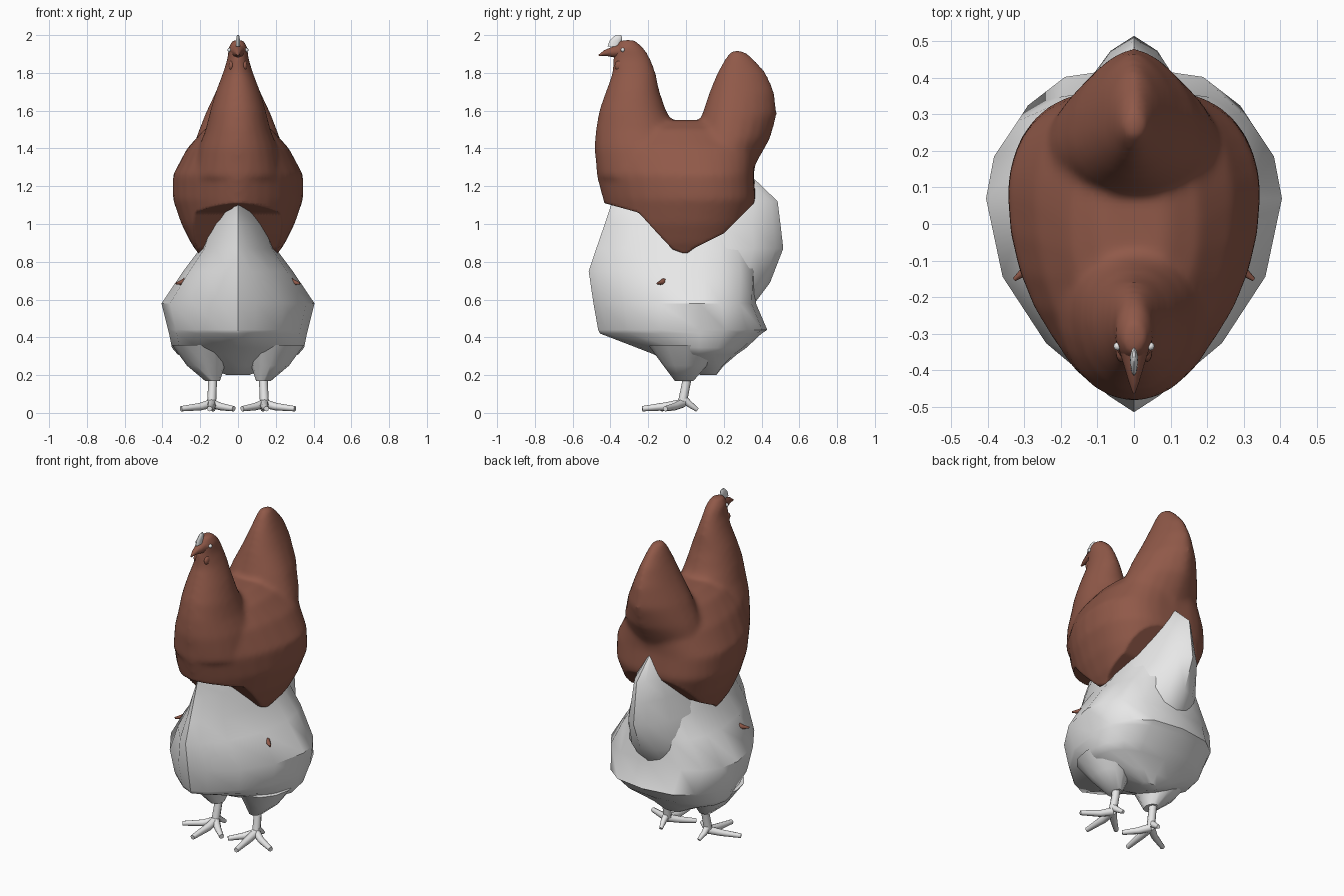
import bpy, bmesh, math

cube = bpy.data.objects.get("Cube")
if cube:
    bpy.data.objects.remove(cube, do_unlink=True)


def material(name, color):
    m = bpy.data.materials.new(name)
    m.use_nodes = True
    m.diffuse_color = color
    m.node_tree.nodes["Principled BSDF"].inputs["Base Color"].default_value = color
    return m


BROWN = material("russet_brown", (0.28, 0.10, 0.066, 1))
WHITE = material("soft_white", (0.8, 0.8, 0.8, 1))


def activate(obj):
    bpy.ops.object.select_all(action='DESELECT')
    obj.select_set(True)
    bpy.context.view_layer.objects.active = obj


def finish(obj, mat, angle):
    obj.data.materials.clear()
    obj.data.materials.append(mat)
    activate(obj)
    bpy.ops.object.shade_smooth_by_angle(angle=math.radians(angle))
    return obj


def add_loft(bm, rings, sides, front=1.0, back=1.0):
    """Horizontal rings (z, front y, back y, widest y, half width, centre x)."""
    loops = []
    for z, yf, yb, yc, w, *xc in rings:
        loop = []
        for i in range(sides):
            a = 2 * math.pi * i / sides
            s, c = math.sin(a), math.cos(a)
            power, depth = (back, yb - yc) if c > 0 else (front, yc - yf)
            x = w * math.copysign(abs(s) ** power, s) + (xc[0] if xc else 0)
            loop.append(bm.verts.new((x, yc + c * depth, z)))
        loops.append(loop)
    for lo, hi in zip(loops, loops[1:]):
        for i in range(sides):
            j = (i + 1) % sides
            bm.faces.new((lo[i], lo[j], hi[j], hi[i]))
    bm.faces.new(loops[0][::-1])
    bm.faces.new(loops[-1])


def mesh_object(name, bm):
    bmesh.ops.remove_doubles(bm, verts=bm.verts, dist=0.0005)
    bmesh.ops.recalc_face_normals(bm, faces=bm.faces)
    mesh = bpy.data.meshes.new(name)
    bm.to_mesh(mesh)
    bm.free()
    obj = bpy.data.objects.new(name, mesh)
    bpy.context.collection.objects.link(obj)
    return obj


def tube(name, paths, mat):
    """Tapered tubes through (x, y, z, radius) points."""
    curve = bpy.data.curves.new(name, 'CURVE')
    curve.dimensions = '3D'
    curve.bevel_depth = 1
    curve.bevel_resolution = 2
    curve.use_fill_caps = True
    for path in paths:
        spline = curve.splines.new('POLY')
        spline.points.add(len(path) - 1)
        for p, (x, y, z, r) in zip(spline.points, path):
            p.co = (x, y, z, 1)
            p.radius = r
    obj = bpy.data.objects.new(name, curve)
    bpy.context.collection.objects.link(obj)
    activate(obj)
    bpy.ops.object.convert(target='MESH')
    return finish(bpy.context.object, mat, 50)


def ellipsoid(name, loc, size, mat):
    bm = bmesh.new()
    bmesh.ops.create_uvsphere(bm, u_segments=12, v_segments=8, radius=1)
    for v in bm.verts:
        v.co = [c * s + o for c, s, o in zip(v.co, size, loc)]
    return finish(mesh_object(name, bm), mat, 60)


# Upper body: trunk, neck and tail melted into one smooth form
bm = bmesh.new()
add_loft(bm, [(0.76, -.20, .18, .03, .17), (0.84, -.30, .24, .04, .21),
              (0.90, -.35, .28, .05, .25), (1.0, -.40, .33, .06, .30),
              (1.13, -.44, .37, .08, .345), (1.26, -.475, .36, .08, .345),
              (1.40, -.48, .37, .06, .27), (1.50, -.36, .32, .0, .18),
              (1.55, -.22, .18, .0, .09)], 32, 1.25, .65)
add_loft(bm, [(1.25, -.47, .0, -.2, .24), (1.40, -.485, .0, -.22, .21),
              (1.50, -.478, -.05, -.25, .172), (1.60, -.46, -.105, -.27, .147),
              (1.70, -.425, -.14, -.27, .118), (1.80, -.39, -.16, -.27, .08),
              (1.88, -.385, -.19, -.28, .055), (1.93, -.38, -.22, -.30, .052),
              (1.975, -.35, -.27, -.31, .03)], 24)
add_loft(bm, [(1.20, .05, .34, .2, .27), (1.32, .03, .37, .2, .26),
              (1.45, .05, .445, .22, .225), (1.58, .085, .482, .24, .175),
              (1.70, .125, .468, .26, .118), (1.80, .165, .425, .27, .075),
              (1.88, .21, .355, .27, .045), (1.92, .24, .30, .27, .025)], 24, 1, 1.3)
body = mesh_object("upper_body", bm)
activate(body)
remesh = body.modifiers.new("Remesh", 'REMESH')
remesh.mode = 'VOXEL'
remesh.voxel_size = 0.016
bpy.ops.object.modifier_apply(modifier=remesh.name)
smooth = body.modifiers.new("Smooth", 'SMOOTH')
smooth.factor = 0.5
smooth.iterations = 8
bpy.ops.object.modifier_apply(modifier=smooth.name)

# Lower hem: pointed at the sides, raised at front and back
HEM = [(-.6, 1.13), (-.43, 1.11), (-.25, 1.06), (-.15, .95), (-.07, .865), (0, .84),
       (.04, .87), (.1, .90), (.2, .95), (.36, 1.11), (.6, 1.2)]


def hem(y):
    for (y0, z0), (y1, z1) in zip(HEM, HEM[1:]):
        if y <= y1:
            return z0 + (z1 - z0) * (y - y0) / (y1 - y0)
    return HEM[-1][1]


for v in body.data.vertices:
    v.co.z = max(v.co.z, hem(v.co.y))
finish(body, BROWN, 60)

# Faceted white skirt of belly feathers
bm = bmesh.new()
add_loft(bm, [(.20, .08, .16, .13, .06), (.25, -.06, .20, .1, .17),
              (.31, -.17, .27, .07, .32), (.345, -.26, .32, .07, .35),
              (.42, -.455, .40, .07, .365), (.44, -.465, .43, .07, .37),
              (.58, -.49, .37, .07, .405), (.75, -.515, .38, .07, .29),
              (.87, -.475, .36, .07, .20), (1.0, -.43, .34, .07, .155),
              (1.06, -.41, .32, .07, .11), (1.12, -.39, .28, .07, .06)], 16, 1.5, .7)
finish(mesh_object("belly_feathers", bm), WHITE, 45)

# Rear fluff with a ridge rising under the tail
bm = bmesh.new()
add_loft(bm, [(.54, .05, .33, .1, .2), (.57, .05, .355, .1, .23),
              (.69, .05, .445, .1, .25), (.87, .05, .515, .1, .19),
              (1.0, .05, .50, .1, .15), (1.12, .1, .485, .15, .11),
              (1.24, .2, .36, .25, .03)], 14, 1, 1.3)
finish(mesh_object("rear_fluff", bm), WHITE, 45)

for side, label in ((1, "left"), (-1, "right")):
    # Thigh
    bm = bmesh.new()
    add_loft(bm, [(.17, -.06, .04, -.01, .04, side * .135),
                  (.25, -.12, .11, .0, .10, side * .17),
                  (.36, -.20, .20, .0, .15, side * .20)], 12)
    finish(mesh_object(label + "_thigh", bm), WHITE, 45)

    # Leg and toes
    sx = side * .14
    ankle = (sx, -.02, .05, .024)
    tube(label + "_foot", [
        [(side * .135, .015, .24, .026), (side * .135, 0, .15, .023), ankle],
        [ankle, (sx, -.10, .035, .022), (side * .15, -.232, .022, .014)],
        [ankle, (side * .09, -.07, .033, .02), (side * .022, -.13, .022, .014)],
        [ankle, (side * .20, -.06, .033, .02), (side * .302, -.11, .022, .014)],
        [(sx, -.02, .08, .022), (sx, .02, .045, .017), (side * .13, .06, .016, .011)],
    ], WHITE)

    # Small side spur, wattle and eye
    tube(label + "_side_spur", [[(side * .22, -.10, .695, .018), (side * .285, -.12, .695, .018),
                                 (side * .30, -.13, .69, .013),
                                 (side * .328, -.152, .685, .005)]], BROWN)
    ellipsoid(label + "_wattle", (side * .036, -.35, 1.838), (.014, .028, .028), BROWN)
    ellipsoid(label + "_eye", (side * .045, -.335, 1.922), (.011, .011, .011), WHITE)

# Beak and comb
tube("beak", [[(0, -.34, 1.915, .042), (0, -.39, 1.91, .027), (0, -.43, 1.905, .015),
               (0, -.462, 1.892, .004)]], BROWN)
bm = bmesh.new()
add_loft(bm, [(1.94, -.415, -.35, -.38, .010), (1.97, -.405, -.34, -.37, .011),
              (1.99, -.385, -.338, -.36, .009), (2.0, -.37, -.345, -.357, .004)], 10)
finish(mesh_object("comb", bm), WHITE, 50)
